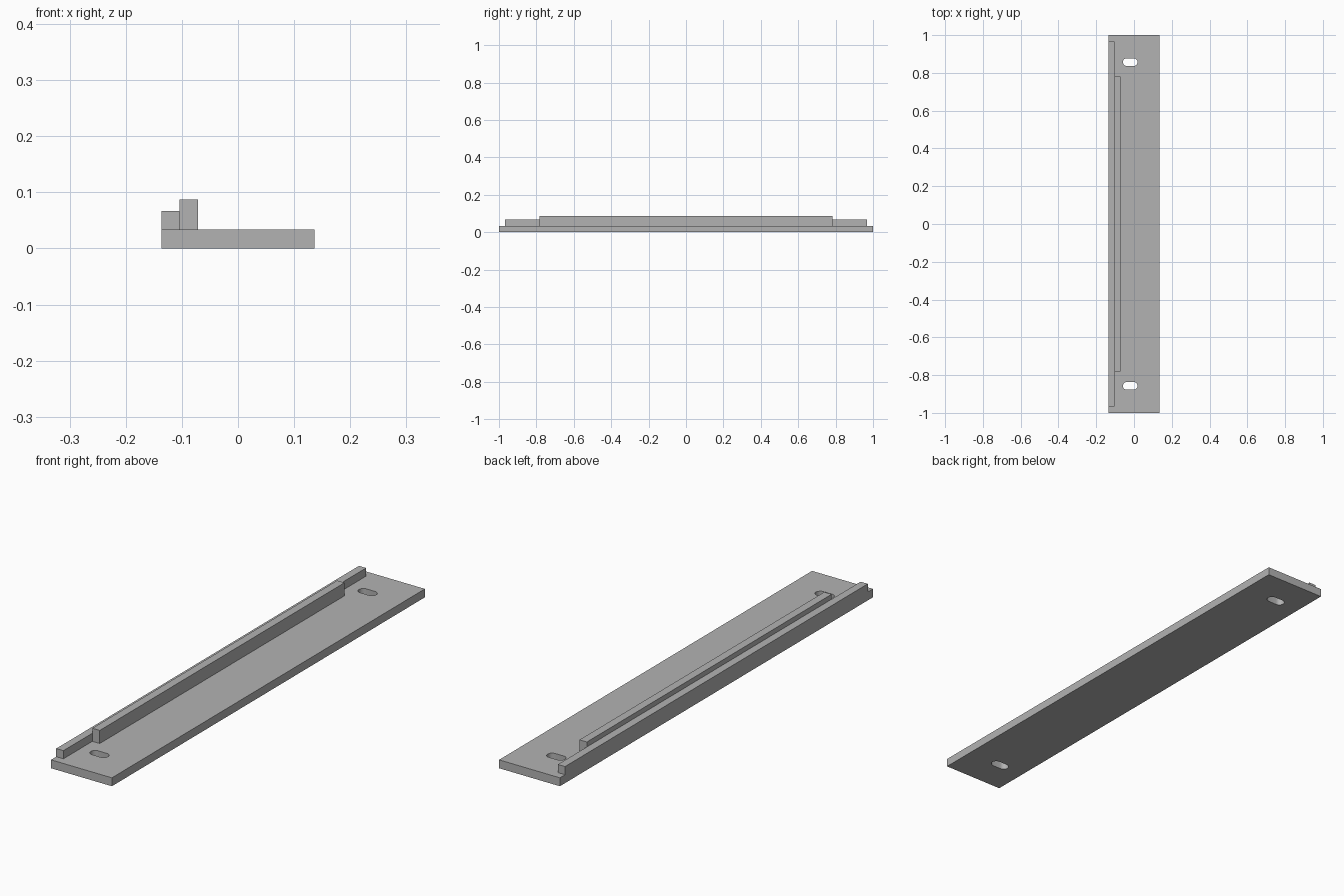
import bpy, bmesh, math

if "Cube" in bpy.data.objects:
    bpy.data.objects.remove(bpy.data.objects["Cube"])

grey = bpy.data.materials.new("plain grey")
grey.diffuse_color = (0.45, 0.45, 0.45, 1)
grey.use_nodes = True
grey.node_tree.nodes["Principled BSDF"].inputs["Base Color"].default_value = grey.diffuse_color


def prism(name, outline, z0, z1):
    """Extrude a flat outline from z0 to z1."""
    bm = bmesh.new()
    face = bm.faces.new([bm.verts.new((x, y, z0)) for x, y in outline])
    top = bmesh.ops.extrude_face_region(bm, geom=[face])["geom"]
    for v in top:
        if isinstance(v, bmesh.types.BMVert):
            v.co.z = z1
    bmesh.ops.recalc_face_normals(bm, faces=bm.faces)
    mesh = bpy.data.meshes.new(name)
    bm.to_mesh(mesh)
    bm.free()
    mesh.materials.append(grey)
    obj = bpy.data.objects.new(name, mesh)
    bpy.context.collection.objects.link(obj)
    return obj


def bar(name, x0, x1, half_y, z0, z1):
    return prism(name, [(x0, -half_y), (x1, -half_y), (x1, half_y), (x0, half_y)], z0, z1)


def slot_outline(cx, cy, half_len, r, n=12):
    """Rounded slot running along x."""
    pts = []
    for side, start in ((1, -math.pi / 2), (-1, math.pi / 2)):
        for i in range(n + 1):
            a = start + math.pi * i / n
            pts.append((cx + side * (half_len - r) + r * math.cos(a), cy + r * math.sin(a)))
    return pts


# Base plate and the two stepped rails along its left edge
base = bar("base_plate", -0.136, 0.136, 1.0, 0.0, 0.034)
bar("edge_rail", -0.136, -0.104, 0.967, 0.034, 0.067)
bar("raised_rail", -0.104, -0.071, 0.782, 0.034, 0.087)

# Mounting slots through both ends of the plate
for label, y in (("front", -0.857), ("back", 0.857)):
    cutter = prism(label + "_slot_cutter", slot_outline(-0.02, y, 0.039, 0.02), -0.05, 0.1)
    cutter.hide_render = True
    cutter.hide_set(True)
    cut = base.modifiers.new(label + "_slot", 'BOOLEAN')
    cut.operation = 'DIFFERENCE'
    cut.solver = 'EXACT'
    cut.object = cutter

# Smooth the slot ends while keeping the plate edges sharp
bpy.context.view_layer.objects.active = base
base.select_set(True)
bpy.ops.object.modifier_apply(modifier="front_slot")
bpy.ops.object.modifier_apply(modifier="back_slot")
bpy.ops.object.shade_smooth_by_angle(angle=math.radians(30))
